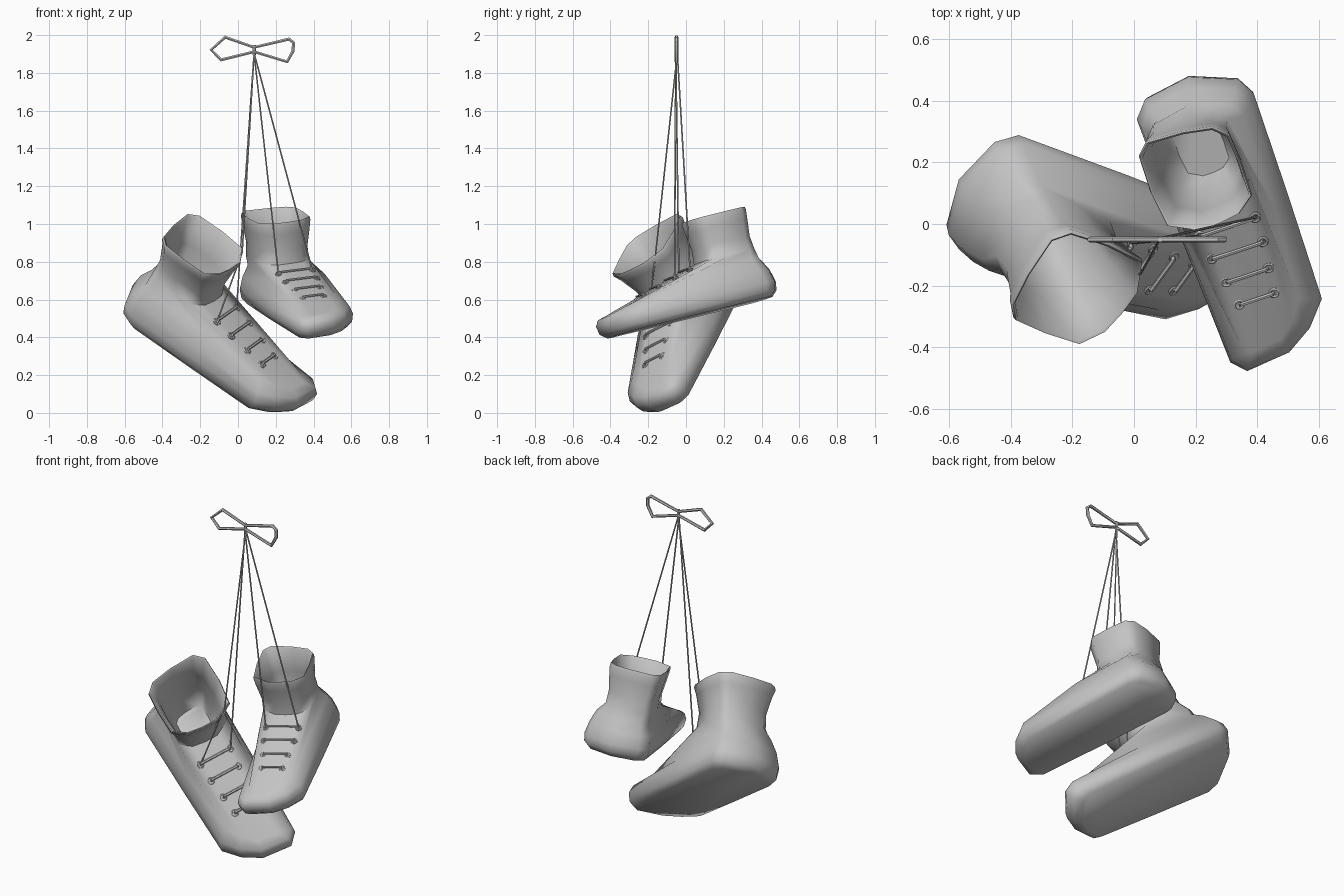
import bpy, bmesh, math
from mathutils import Vector

if "Cube" in bpy.data.objects:
    bpy.data.objects.remove(bpy.data.objects["Cube"], do_unlink=True)

grey = bpy.data.materials.new("plain_grey")
grey.use_nodes = True
colour = (0.55, 0.55, 0.55, 1)
grey.diffuse_color = colour
grey.node_tree.nodes["Principled BSDF"].inputs["Base Color"].default_value = colour

# Shoe plans seen from above: (toward toe, toward outer side)
OUTLINE = [(.76, -.13), (.745, .02), (.69, .11), (.61, .18), (.25, .192), (-.11, .2),
           (-.17, .168), (-.23, .015), (-.205, -.14), (-.15, -.188), (.25, -.185), (.715, -.172)]
COLLAR = [(.163, -.07), (.163, 0), (.153, .07), (.11, .128), (0, .132), (-.1, .125),
          (-.138, .085), (-.155, -.01), (-.16, -.13), (-.122, -.168), (0, -.172), (.118, -.158)]
# Eyelet rows: (toward toe, half spacing, height)
ROWS = [(.245, .095, .24), (.335, .088, .216), (.43, .073, .19), (.52, .06, .166)]
KNOT = Vector((.085, -.05, 1.905))


def finish(obj, angle):
    bpy.ops.object.select_all(action='DESELECT')
    obj.select_set(True)
    bpy.context.view_layer.objects.active = obj
    if obj.type == 'CURVE':
        bpy.ops.object.convert(target='MESH')
    obj = bpy.context.object
    obj.data.materials.clear()
    obj.data.materials.append(grey)
    bpy.ops.object.shade_smooth_by_angle(angle=math.radians(angle))


def tubes(name, paths, radius, closed=False):
    curve = bpy.data.curves.new(name, 'CURVE')
    curve.dimensions = '3D'
    curve.bevel_depth = radius
    curve.bevel_resolution = 1
    curve.use_fill_caps = True
    for path in paths:
        spline = curve.splines.new('POLY')
        spline.points.add(len(path) - 1)
        for point, co in zip(spline.points, path):
            point.co = (*co, 1)
        spline.use_cyclic_u = closed
    obj = bpy.data.objects.new(name, curve)
    bpy.context.collection.objects.link(obj)
    finish(obj, 50)


def shoe_rings(flare, rim):
    def scaled(plan, su, sv, w, cu=0.0, cv=0.0):
        return [(cu + (u - cu) * su, cv + (v - cv) * sv, w) for u, v in plan]

    def collar(su, sv, w):
        return scaled(COLLAR, su, sv, w, 0, -.015)

    # Sole, welt and rounded shoulder
    rings = [scaled(OUTLINE, .92, .86, 0, .27), scaled(OUTLINE, .985, .97, .03, .27),
             scaled(OUTLINE, 1, 1, .075, .27)]
    rings.append([(u, v, .14 - .045 * u)
                  for u, v, w in scaled(OUTLINE, .965, .93, 0, .27)])
    # Flat vamp edge, rising from toe to ankle and drawn in at the heel
    vamp = []
    for u, v in OUTLINE:
        width = .66 if u > .4 else .8
        u = .035 + u * .87 if u > 0 else u * .76
        vamp.append((u, v * width, min(.212, .118 + .27 * (.7 - u))))
    rings.append(vamp)
    # Ankle, flared rim and lining
    rings += [collar(1.0, .92, .268), collar(.95, .9, .34),
              collar(.5 + .5 * flare, .48 + .5 * flare, .43),
              collar(1.02 * flare, 1.01 * flare, rim - .015), collar(flare, .99 * flare, rim),
              collar(.96 * flare, .95 * flare, rim - .005),
              collar(.88, .83, .34), collar(.8, .75, .2), collar(.55, .5, .11)]
    return rings


def build_shoe(side, origin, toe, up, size, flare, rim, kink):
    origin, toe, up = Vector(origin), Vector(toe).normalized(), Vector(up)
    up = (up - toe * up.dot(toe)).normalized()
    outer = up.cross(toe) * (1 if side == "left" else -1)

    def place(u, v, w):
        return origin + (toe * u + outer * v + up * w) * size

    # Shoe body
    bm = bmesh.new()
    loops = [[bm.verts.new(place(*p)) for p in ring] for ring in shoe_rings(flare, rim)]
    for low, high in zip(loops, loops[1:]):
        for i in range(len(low)):
            j = (i + 1) % len(low)
            bm.faces.new((low[i], low[j], high[j], high[i]))
    bm.faces.new(loops[0])
    bm.faces.new(loops[-1])
    bmesh.ops.recalc_face_normals(bm, faces=bm.faces)
    mesh = bpy.data.meshes.new(side + "_shoe")
    bm.to_mesh(mesh)
    bm.free()
    obj = bpy.data.objects.new(side + "_shoe", mesh)
    bpy.context.collection.objects.link(obj)
    finish(obj, 62)

    # Eyelets and the lace bars between them
    eyelets, bars, strings = [], [], []
    for u, half, w in ROWS:
        ends = [(u, -.008 + s * half / size, w) for s in (-1, 1)]
        for a, b, c in ends:
            ring = []
            for k in range(8):
                t = k * math.tau / 8
                du = .014 * math.cos(t)
                ring.append(place(a + du, b + .014 * math.sin(t), c - .27 * du))
            eyelets.append(ring)
        (a, b, c), (d, e, f) = ends
        bars.append([place(a, b, c - .01), place(a, b + .008, c + .011),
                     place(d, e - .008, f + .011), place(d, e, f - .01)])
    tubes(side + "_eyelets", eyelets, .0055 * size, True)
    tubes(side + "_lace_bars", bars, .007 * size)

    # Long strings up to the knot, the outer one may bend round the collar
    u, half, w = ROWS[0]
    for s, bend in ((-1, []), (1, kink)):
        strings.append([place(u, -.008 + s * half / size, w), *map(Vector, bend),
                        KNOT + Vector((0, .004 * s, 0))])
    tubes(side + "_hanging_strings", strings, .0042)


build_shoe("left", (.239, .279, .569), (.333, -.916, -.225), (-.039, -.251, .967),
           1, 1.02, .497, [])
build_shoe("right", (-.37, .106, .47), (.779, -.28, -.561), (.295, -.6, .75),
           1.15, 1.1, .483, [(.022, -.16, .85)])

# Bow loops and knot
LEFT_LOOP = [(.085, 1.935), (-.068, 1.989), (-.142, 1.922), (-.09, 1.869), (.085, 1.912)]
RIGHT_LOOP = [(.085, 1.935), (.27, 1.979), (.294, 1.96), (.291, 1.915), (.26, 1.859), (.085, 1.912)]
tubes("bow_loops", [[(x, KNOT.y, z) for x, z in loop] for loop in (LEFT_LOOP, RIGHT_LOOP)], .01, True)
tubes("bow_knot", [[KNOT - Vector((0, 0, .01)), KNOT + Vector((0, 0, .042))]], .009)
